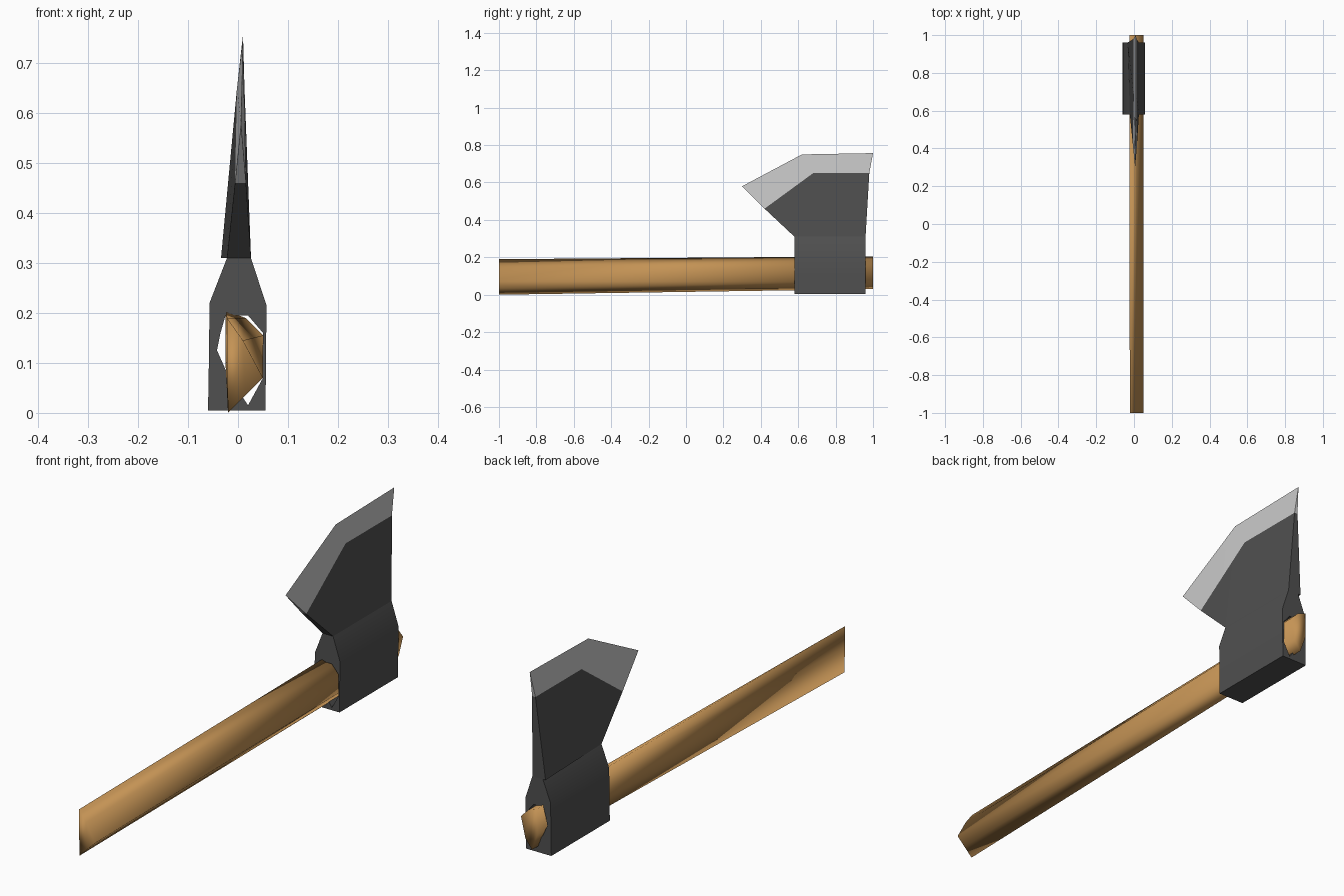
import bpy, bmesh, math

if "Cube" in bpy.data.objects:
    bpy.data.objects.remove(bpy.data.objects["Cube"])


def material(name, color):
    m = bpy.data.materials.new(name)
    m.diffuse_color = (*color, 1)
    m.use_nodes = True
    m.node_tree.nodes["Principled BSDF"].inputs["Base Color"].default_value = m.diffuse_color
    return m


def loft(name, rings, mat, caps=True, closed=False, angle=180):
    """Skin a sequence of equal-length point rings."""
    bm = bmesh.new()
    vs = [[bm.verts.new(p) for p in r] for r in rings]
    pairs = list(zip(vs, vs[1:]))
    if closed:
        pairs.append((vs[-1], vs[0]))
    n = len(rings[0])
    for a, b in pairs:
        for i in range(n):
            j = (i + 1) % n
            bm.faces.new((a[i], a[j], b[j], b[i]))
    if caps:
        bm.faces.new(vs[0])
        bm.faces.new(vs[-1])
    bmesh.ops.triangulate(bm, faces=[f for f in bm.faces if len(f.verts) > 4])
    bmesh.ops.recalc_face_normals(bm, faces=bm.faces)
    me = bpy.data.meshes.new(name)
    bm.to_mesh(me)
    bm.free()
    ob = bpy.data.objects.new(name, me)
    bpy.context.collection.objects.link(ob)
    me.materials.append(mat)
    bpy.ops.object.select_all(action='DESELECT')
    ob.select_set(True)
    bpy.context.view_layer.objects.active = ob
    bpy.ops.object.shade_smooth_by_angle(angle=math.radians(angle))
    return ob


def at_y(section, y):
    return [(x, y, z) for x, z in section]


wood = material("wood", (0.55, 0.29, 0.09))
iron = material("dark_iron", (0.08, 0.08, 0.08))
steel = material("bright_steel", (0.7, 0.7, 0.7))

# Handle: irregular carved stick, slightly twisted towards the head
butt = [(-.022, .19), (.01, .145), (.05, .07), (.015, .035), (-.02, 0), (-.022, .1)]
tip = [(-.025, .205), (.015, .19), (.05, .155), (.03, .07), (0, .03), (-.025, .1)]
loft("handle", [at_y(butt, -1), at_y(tip, 1)], wood)

# Head socket: hollow block with an eye for the handle
outer = [(-.058, .12), (-.057, .22), (-.022, .31), (.026, .31),
         (.057, .215), (.056, .1), (.055, .005), (-.06, .005)]
eye = [(-.042, .125), (-.035, .16), (-.025, .195), (.02, .195),
       (.05, .16), (.05, .07), (.02, .015), (-.022, .08)]
loft("head_socket", [at_y(outer, .58), at_y(outer, .96), at_y(eye, .96), at_y(eye, .58)],
     iron, caps=False, closed=True, angle=40)

# Blade body: tapering plate, each point is y, z, left x, right x
plate = [(.58, .31, -.022, .026), (.42, .46, -.006, .016), (.68, .65, -.002, .013),
         (.98, .65, -.002, .013), (.96, .31, -.034, .026)]
loft("blade_body", [[(l, y, z) for y, z, l, r in plate],
                    [(r, y, z) for y, z, l, r in plate]], iron, angle=40)

# Cutting edge: bright wedge from the plate rim to a sharp line
edge = [(.006, .30, .58), (.01, .62, .75), (.01, 1.0, .757)]
loft("cutting_edge", [[(l, y, z), (r, y, z), e]
                      for (y, z, l, r), e in zip(plate[1:4], edge)], steel, angle=60)
